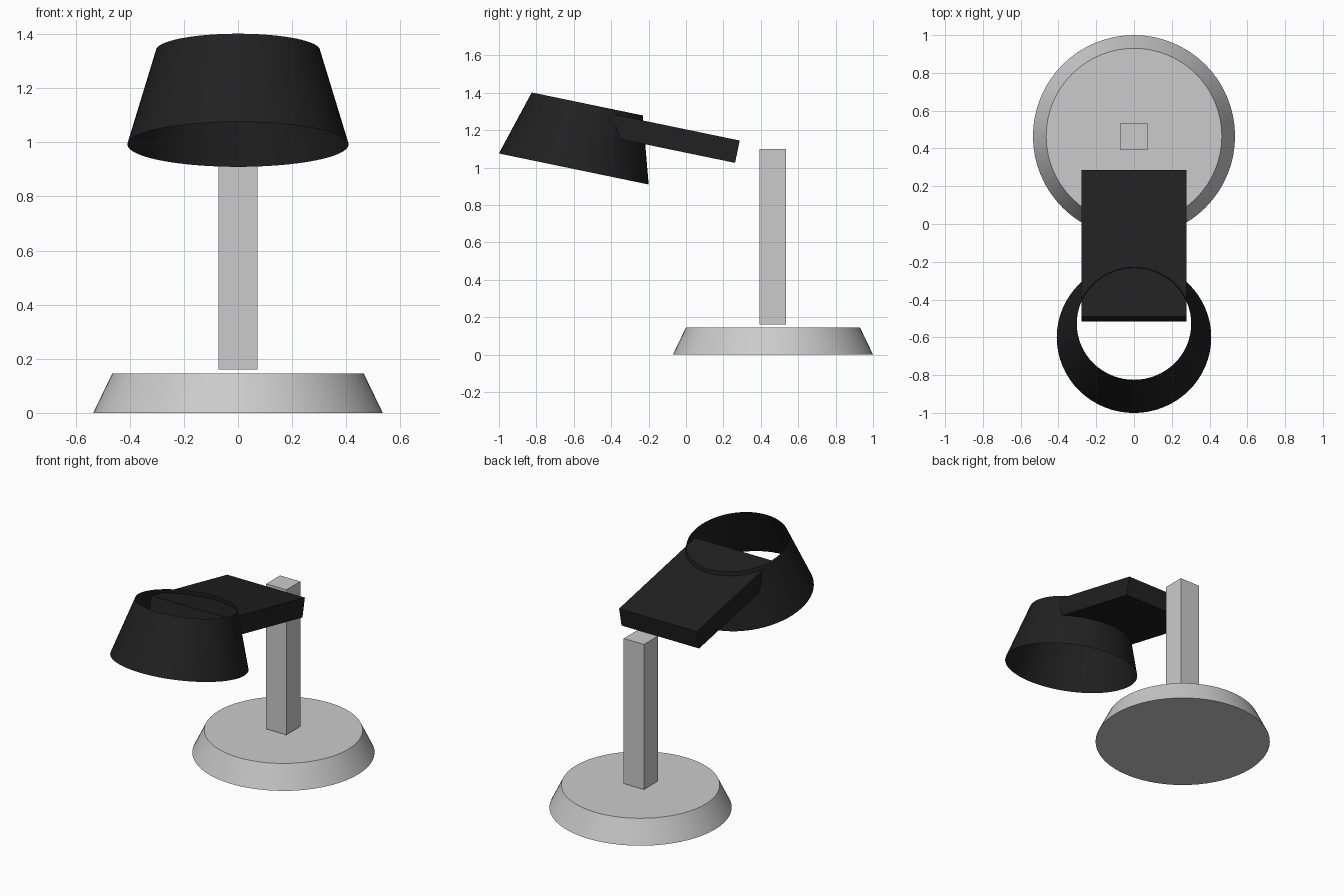
import bpy
from math import radians

if "Cube" in bpy.data.objects:
    bpy.data.objects.remove(bpy.data.objects["Cube"])

TILT = radians(-11.7)

black = bpy.data.materials.new("black")
black.diffuse_color = (0.015, 0.015, 0.015, 1)
black.use_nodes = True
black.node_tree.nodes["Principled BSDF"].inputs["Base Color"].default_value = black.diffuse_color


def box(name, loc, size, tilt=0.0):
    bpy.ops.mesh.primitive_cube_add(size=1, location=loc, rotation=(tilt, 0, 0))
    ob = bpy.context.object
    ob.name = name
    ob.scale = size
    bpy.ops.object.transform_apply(location=False, rotation=False, scale=True)
    return ob


def frustum(name, loc, r_bottom, r_top, height, fill, tilt=0.0):
    bpy.ops.mesh.primitive_cone_add(vertices=64, radius1=r_bottom, radius2=r_top,
                                    depth=height, end_fill_type=fill,
                                    location=loc, rotation=(tilt, 0, 0))
    ob = bpy.context.object
    ob.name = name
    bpy.ops.object.shade_smooth_by_angle(angle=radians(30))
    return ob


# Round base and square post, floating slightly above it
frustum("base", (0, 0.465, 0.0725), 0.535, 0.465, 0.145, 'NGON')
box("post", (0, 0.463, 0.63), (0.145, 0.142, 0.94))

# Flat arm reaching into the shade
arm = box("arm", (0, -0.114, 1.165), (0.556, 0.794, 0.122), TILT)

# Thin lamp shade, open at both ends
shade = frustum("shade", (0, -0.564, 1.166), 0.409, 0.303, 0.355, 'NOTHING', TILT)

for ob in (arm, shade):
    ob.data.materials.append(black)
